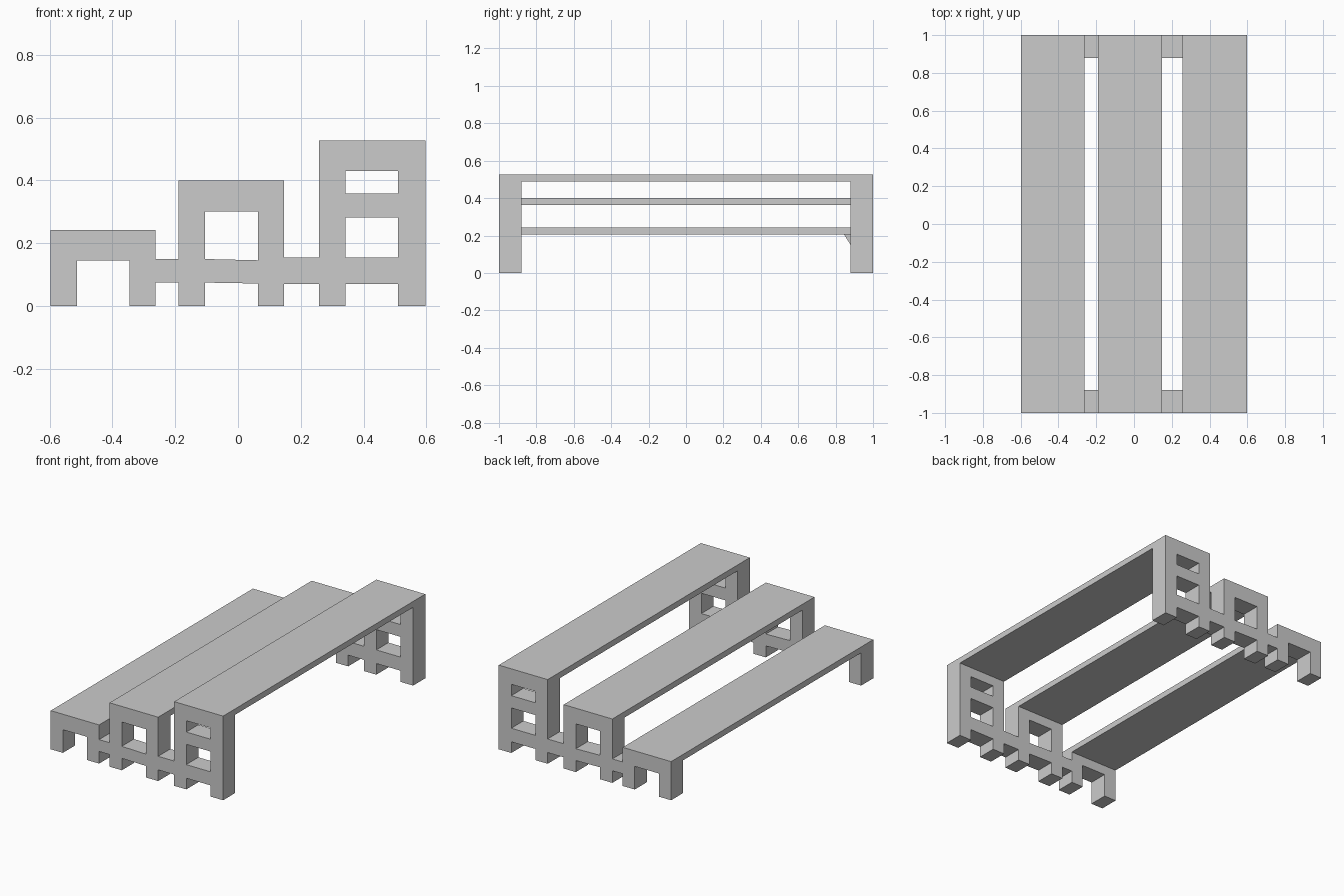
import bpy, bmesh

if "Cube" in bpy.data.objects:
    bpy.data.objects.remove(bpy.data.objects["Cube"])

FRAME_T = 0.12          # depth of each end frame along y
INNER = 1 - FRAME_T     # inner face of the frames

# End frame outline in (x, z): three stepped portals joined by a low rail
OUTLINE = [(-.597, .242), (-.262, .242), (-.262, .15), (-.19, .15), (-.19, .4), (.147, .4),
           (.147, .155), (.258, .155), (.258, .527), (.597, .527), (.597, 0), (.51, 0),
           (.51, .07), (.342, .07), (.342, 0), (.258, 0), (.258, .07), (.147, .07),
           (.147, 0), (.063, 0), (.063, .072), (-.105, .075), (-.105, 0), (-.19, 0),
           (-.19, .076), (-.262, .076), (-.262, 0), (-.345, 0), (-.345, .145),
           (-.513, .145), (-.513, 0), (-.597, 0)]
HOLES = [[(-.105, .15), (.063, .146), (.063, .302), (-.105, .302)],
         [(.342, .155), (.51, .155), (.51, .282), (.342, .282)],
         [(.342, .359), (.51, .359), (.51, .43), (.342, .43)]]


def link(name, mesh):
    ob = bpy.data.objects.new(name, mesh)
    bpy.context.collection.objects.link(ob)
    return ob


def frame_mesh():
    cu = bpy.data.curves.new("frame_profile", 'CURVE')
    cu.dimensions = '2D'
    cu.fill_mode = 'BOTH'
    cu.extrude = FRAME_T / 2
    for loop in [OUTLINE] + HOLES:
        sp = cu.splines.new('POLY')
        sp.points.add(len(loop) - 1)
        for p, (x, z) in zip(sp.points, loop):
            p.co = (x, z, 0, 1)
        sp.use_cyclic_u = True
    tmp = link("frame_profile", cu)
    dg = bpy.context.evaluated_depsgraph_get()
    me = bpy.data.meshes.new_from_object(tmp.evaluated_get(dg))
    bpy.data.objects.remove(tmp)
    bm = bmesh.new()
    bm.from_mesh(me)
    bmesh.ops.remove_doubles(bm, verts=bm.verts, dist=1e-4)
    # stand the profile upright
    for v in bm.verts:
        v.co = (v.co.x, -v.co.z, v.co.y)
    bmesh.ops.recalc_face_normals(bm, faces=bm.faces)
    bmesh.ops.dissolve_limit(bm, angle_limit=0.01, verts=bm.verts, edges=bm.edges)
    bm.to_mesh(me)
    bm.free()
    for p in me.polygons:
        p.use_smooth = False
    return me


def prism(name, profile, x0, x1):
    """Extrude a (y, z) profile along x."""
    bm = bmesh.new()
    f = bm.faces.new([bm.verts.new((x0, y, z)) for y, z in profile])
    r = bmesh.ops.extrude_face_region(bm, geom=[f])
    for v in r["geom"]:
        if isinstance(v, bmesh.types.BMVert):
            v.co.x = x1
    bmesh.ops.recalc_face_normals(bm, faces=bm.faces)
    me = bpy.data.meshes.new(name)
    bm.to_mesh(me)
    bm.free()
    return link(name, me)


# Front and back end frames
end = frame_mesh()
for name, s in (("front_end_frame", -1), ("back_end_frame", 1)):
    link(name, end).location.y = s * (1 - FRAME_T / 2)

# Stepped shelf boards
for name, x0, x1, top in (("low_board", -.597, -.262, .242),
                          ("middle_board", -.19, .147, .4),
                          ("high_board", .258, .597, .527)):
    b = top - .037
    prism(name, [(-INNER, b), (INNER, b), (INNER, top), (-INNER, top)], x0, x1)

# Small gusset under the low board at the back
prism("low_board_gusset", [(.845, .205), (INNER, .205), (INNER, .15)], -.513, -.345)
